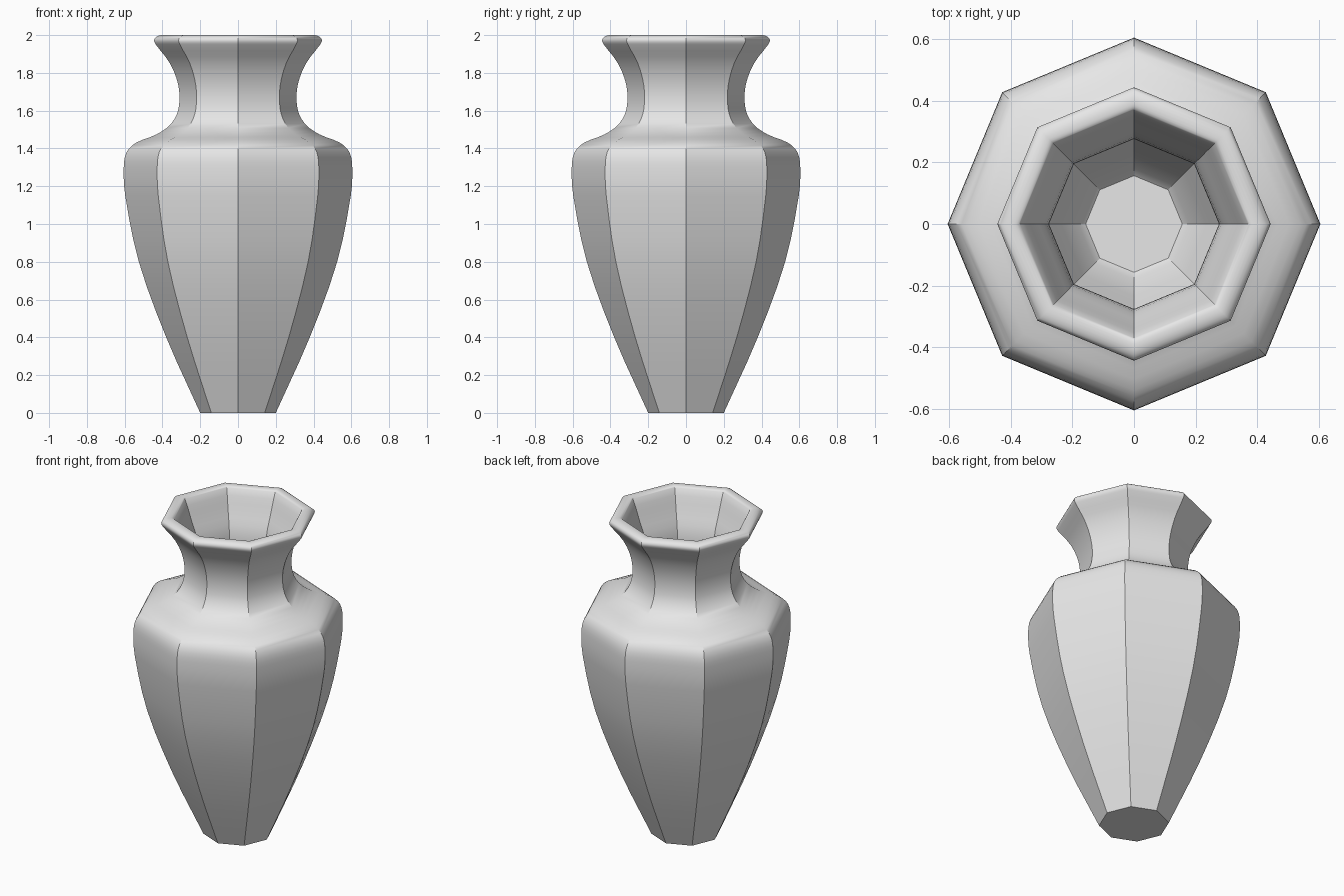
import bpy
import bmesh
import math
from mathutils import Vector
from mathutils.geometry import interpolate_bezier

SIDES = 8

if "Cube" in bpy.data.objects:
    bpy.data.objects.remove(bpy.data.objects["Cube"])


def smooth_path(points, steps):
    """Curve passing through every (radius, height) point."""
    pts = [Vector((r, 0, z)) for r, z in points]
    path = [pts[0]]
    for i in range(len(pts) - 1):
        a, b = pts[i], pts[i + 1]
        before = pts[i - 1] if i else a
        after = pts[i + 2] if i + 2 < len(pts) else b
        reach = (b - a).length / 3
        handle_a = a + (b - before).normalized() * reach
        handle_b = b - (after - a).normalized() * reach
        path += interpolate_bezier(a, handle_a, handle_b, b, steps + 1)[1:]
    return path


def lathe(name, path, material):
    """Spin a profile into a faceted solid with creases between its sides."""
    bm = bmesh.new()
    verts = [bm.verts.new(p) for p in path]
    edges = [bm.edges.new(pair) for pair in zip(verts, verts[1:])]
    bmesh.ops.spin(bm, geom=verts + edges, cent=(0, 0, 0), axis=(0, 0, 1),
                   angle=math.tau, steps=SIDES, use_merge=False)
    bmesh.ops.remove_doubles(bm, verts=bm.verts, dist=0.0005)
    bmesh.ops.recalc_face_normals(bm, faces=bm.faces)
    mesh = bpy.data.meshes.new(name)
    bm.to_mesh(mesh)
    bm.free()
    mesh.materials.append(material)
    obj = bpy.data.objects.new(name, mesh)
    bpy.context.collection.objects.link(obj)
    bpy.ops.object.select_all(action='DESELECT')
    obj.select_set(True)
    bpy.context.view_layer.objects.active = obj
    bpy.ops.object.shade_smooth_by_angle(angle=math.radians(30))
    return obj


# Single plain grey
grey = bpy.data.materials.new("plain_grey")
grey.use_nodes = True
colour = (0.8, 0.8, 0.8, 1)
grey.diffuse_color = colour
grey.node_tree.nodes["Principled BSDF"].inputs["Base Color"].default_value = colour

# Outer wall: foot, belly, shoulder, neck, flared lip
outer = [(0.2, 0), (0.38, 0.4), (0.525, 0.8), (0.597, 1.15), (0.605, 1.3),
         (0.59, 1.38), (0.54, 1.43), (0.43, 1.475), (0.355, 1.53),
         (0.315, 1.61), (0.315, 1.73), (0.36, 1.85), (0.435, 1.95),
         (0.444, 1.975), (0.425, 1.995), (0.39, 2.0)]

# Inner wall: throat, hollow belly, taper to the floor
inner = [(0.37, 1.99), (0.325, 1.87), (0.283, 1.75), (0.28, 1.62),
         (0.32, 1.51), (0.41, 1.44), (0.53, 1.385), (0.57, 1.29),
         (0.56, 1.15), (0.49, 0.8), (0.345, 0.4), (0.18, 0.05)]

# Floor with its small chamfer, and the flat underside
floor = [Vector((0.157, 0, 0.03)), Vector((0, 0, 0.03))]
underside = [Vector((0, 0, 0))]

lathe("vase", underside + smooth_path(outer + inner, 3) + floor, grey)
